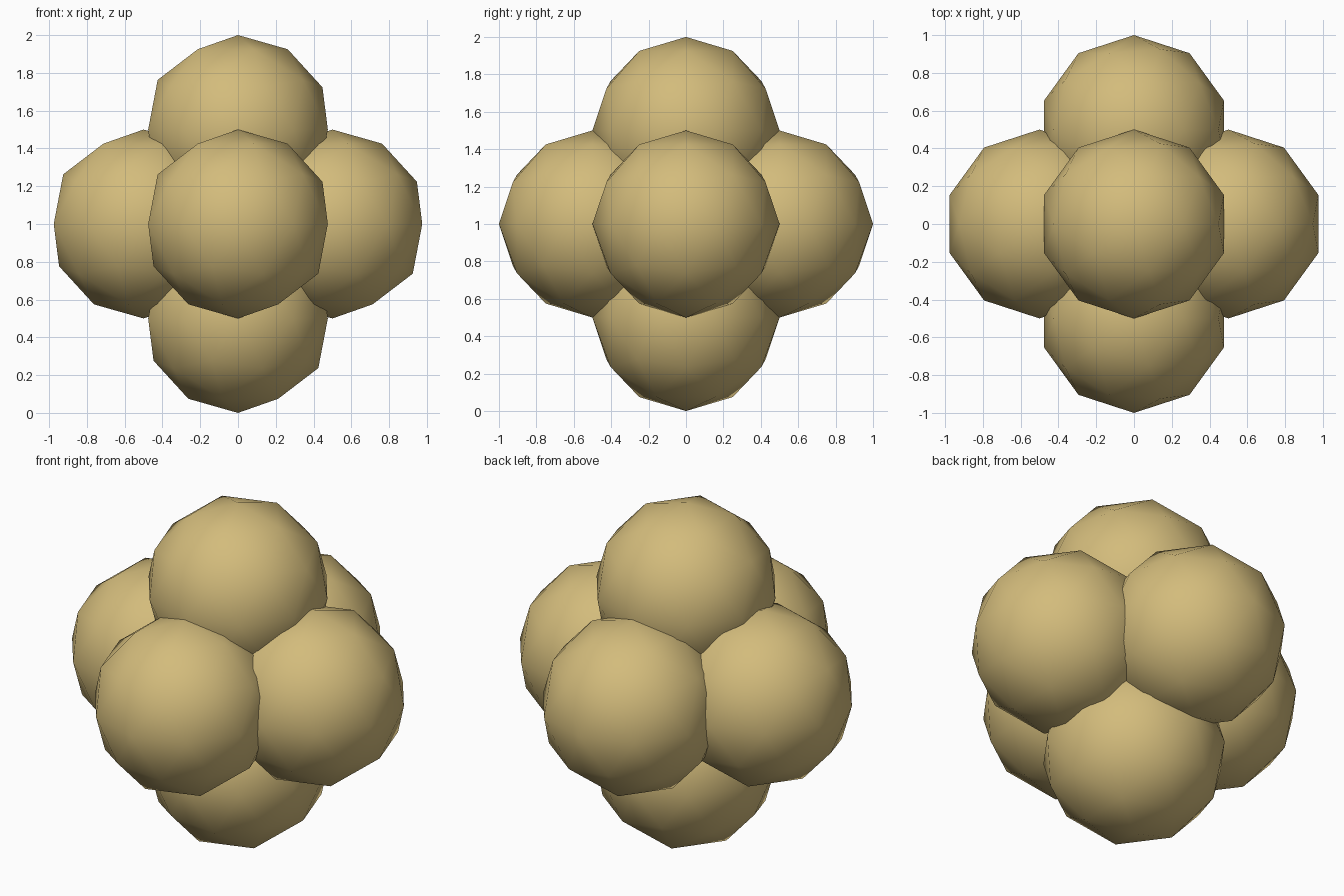
import bpy
from mathutils import Vector

if "Cube" in bpy.data.objects:
    bpy.data.objects.remove(bpy.data.objects["Cube"])

mat = bpy.data.materials.new("tan")
mat.diffuse_color = (0.65, 0.5, 0.2, 1)
mat.use_nodes = True
mat.node_tree.nodes["Principled BSDF"].inputs["Base Color"].default_value = mat.diffuse_color

# Six low-poly balls in an octahedral cluster, overlapping at the centre
centre = Vector((0, 0, 1))
directions = {
    "top": (0, 0, 1), "bottom": (0, 0, -1),
    "right": (1, 0, 0), "left": (-1, 0, 0),
    "front": (0, -1, 0), "back": (0, 1, 0),
}
for side, d in directions.items():
    bpy.ops.mesh.primitive_ico_sphere_add(
        subdivisions=2, radius=0.5, location=centre + 0.5 * Vector(d))
    ball = bpy.context.object
    ball.name = side + "_ball"
    ball.data.materials.append(mat)
    bpy.ops.object.shade_smooth()
